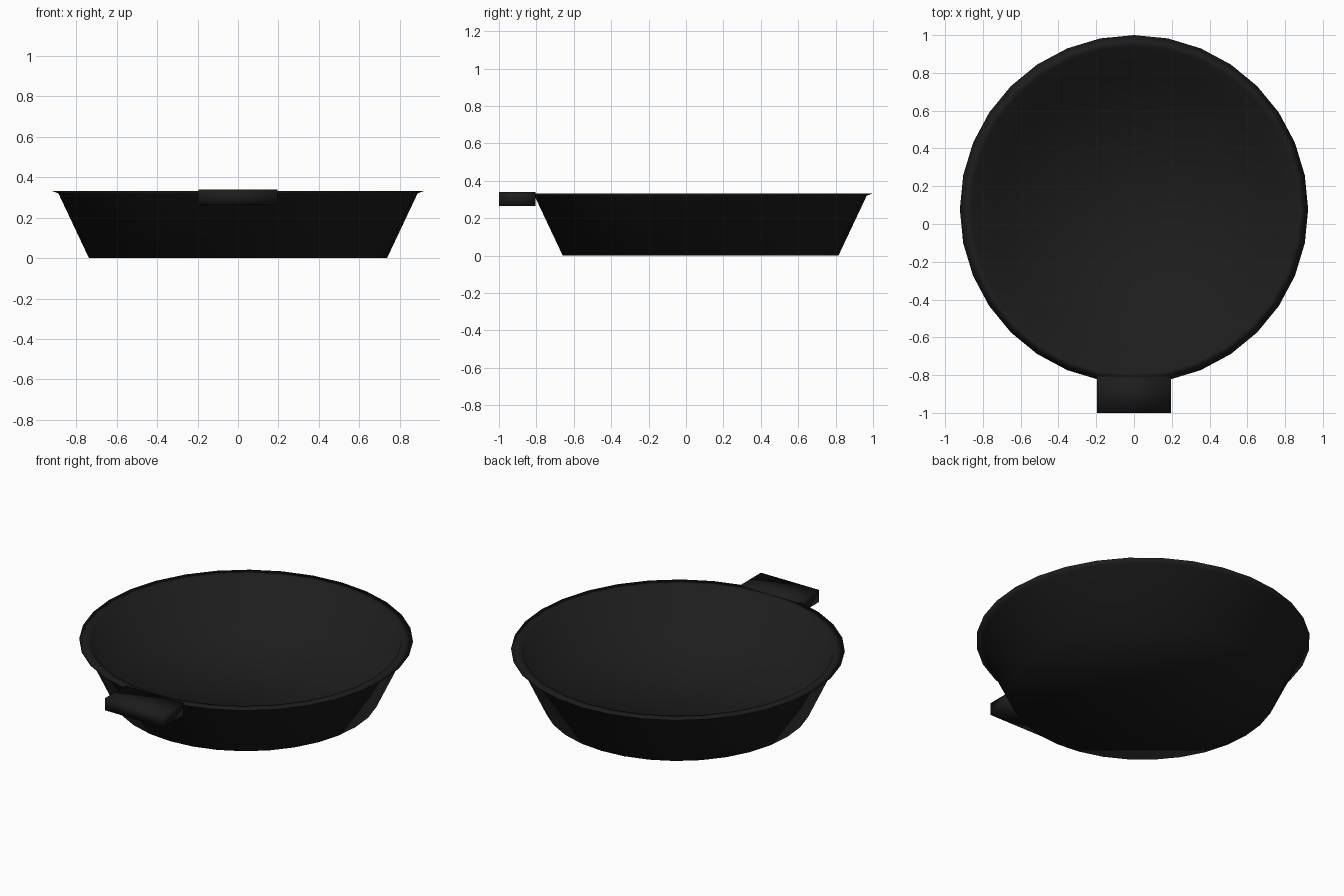
import bpy, bmesh, math

cube = bpy.data.objects.get("Cube")
if cube:
    bpy.data.objects.remove(cube, do_unlink=True)

SIDES = 32
CENTRE_Y = 0.078


def make_material(name, rgb):
    mat = bpy.data.materials.new(name)
    mat.use_nodes = True
    mat.diffuse_color = (*rgb, 1)
    mat.node_tree.nodes["Principled BSDF"].inputs["Base Color"].default_value = (*rgb, 1)
    return mat


def finish(name, bm, mat):
    bmesh.ops.recalc_face_normals(bm, faces=bm.faces)
    for face in bm.faces:
        face.smooth = True
    mesh = bpy.data.meshes.new(name)
    bm.to_mesh(mesh)
    bm.free()
    mesh.materials.append(mat)
    obj = bpy.data.objects.new(name, mesh)
    bpy.context.collection.objects.link(obj)
    return obj


def lathe(name, profile, mat):
    """Revolve (radius, height) points and cap both ends with flat discs."""
    bm = bmesh.new()
    rings = []
    for radius, z in profile:
        angles = [math.tau * i / SIDES for i in range(SIDES)]
        rings.append([bm.verts.new((radius * math.cos(a), radius * math.sin(a), z))
                      for a in angles])
    for low, high in zip(rings, rings[1:]):
        for i in range(SIDES):
            j = (i + 1) % SIDES
            bm.faces.new((low[i], low[j], high[j], high[i]))
    bm.faces.new(rings[0])
    bm.faces.new(rings[-1])
    return finish(name, bm, mat)


iron = make_material("black iron", (0.012, 0.012, 0.012))

# Hollow dish: base, flared wall, thin lip, inner wall, inner floor
dish = lathe("pan_dish", [(0.737, 0), (0.888, 0.32), (0.922, 0.333),
                          (0.86, 0.333), (0.735, 0.065)], iron)
dish.location.y = CENTRE_Y

# Short flat handle at the front
bm = bmesh.new()
bmesh.ops.create_cube(bm, size=1)
bmesh.ops.scale(bm, vec=(0.39, 0.195, 0.075), verts=bm.verts)
bmesh.ops.translate(bm, vec=(0, -0.9025, 0.3025), verts=bm.verts)
finish("front_handle", bm, iron)
